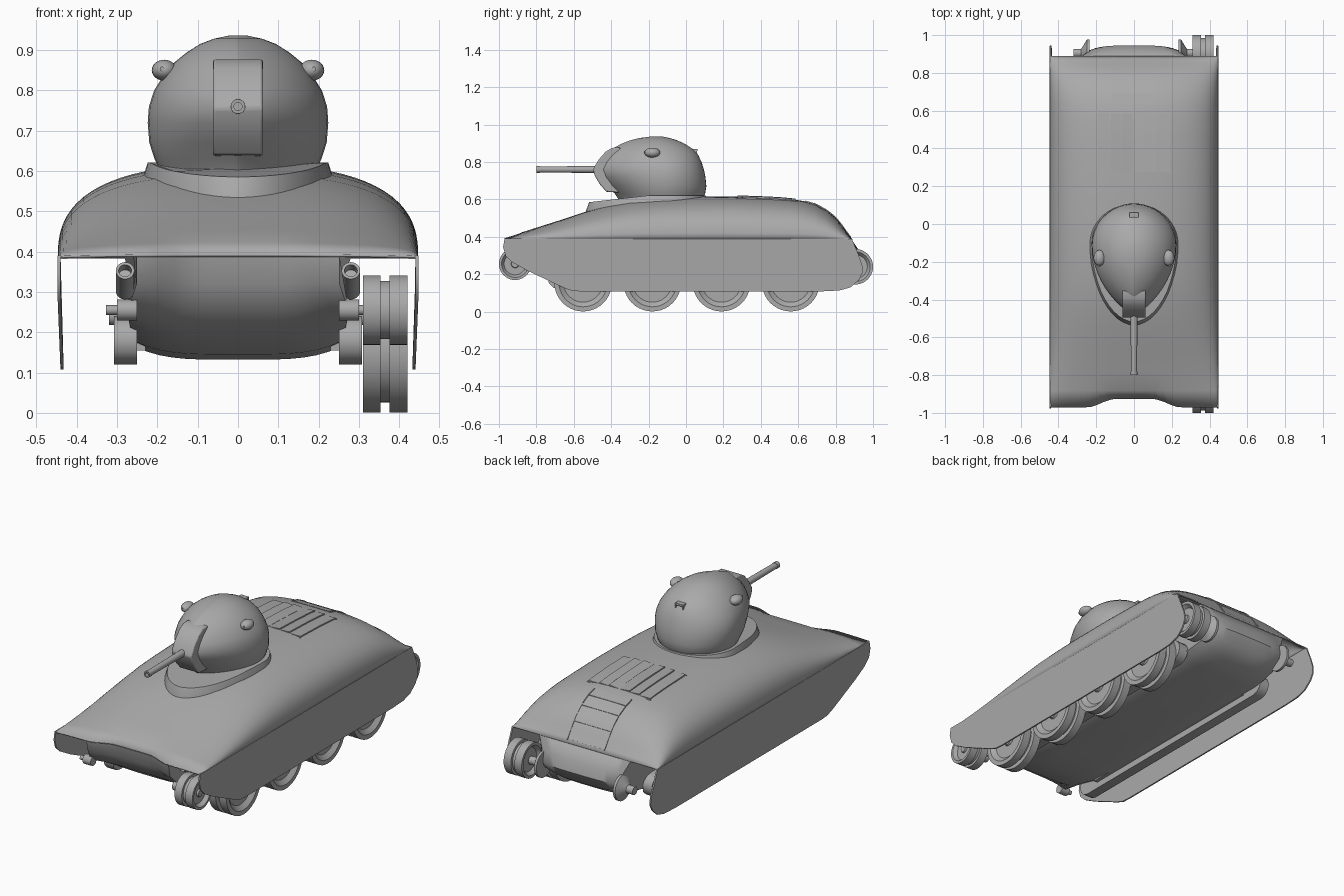
import bpy, bmesh, math
from mathutils import Vector

if "Cube" in bpy.data.objects:
    bpy.data.objects.remove(bpy.data.objects["Cube"])

grey = bpy.data.materials.new("plain grey")
grey.diffuse_color = (0.4, 0.4, 0.4, 1)
grey.use_nodes = True
grey.node_tree.nodes["Principled BSDF"].inputs["Base Color"].default_value = grey.diffuse_color


def finish(name, bm, angle=35, bevel=0):
    bmesh.ops.remove_doubles(bm, verts=bm.verts, dist=1e-5)
    bmesh.ops.recalc_face_normals(bm, faces=bm.faces)
    me = bpy.data.meshes.new(name)
    bm.to_mesh(me)
    bm.free()
    ob = bpy.data.objects.new(name, me)
    bpy.context.collection.objects.link(ob)
    me.materials.append(grey)
    if bevel:
        m = ob.modifiers.new("bevel", 'BEVEL')
        m.width, m.segments = bevel, 2
    bpy.ops.object.select_all(action='DESELECT')
    ob.select_set(True)
    bpy.context.view_layer.objects.active = ob
    bpy.ops.object.shade_smooth_by_angle(angle=math.radians(angle))
    return ob


def loft(name, rings, closed=True, cap=True, angle=35, bevel=0):
    bm = bmesh.new()
    rows = [[bm.verts.new(p) for p in r] for r in rings]
    n = len(rows[0])
    for a, b in zip(rows, rows[1:]):
        for i in range(n if closed else n - 1):
            j = (i + 1) % n
            bm.faces.new((a[i], a[j], b[j], b[i]))
    if cap:
        bm.faces.new(rows[0])
        bm.faces.new(rows[-1][::-1])
    return finish(name, bm, angle, bevel)


def lathe(name, profile, start, axis, n=40):
    """Spin (radius, distance) points around an axis from a start point."""
    d = Vector(axis).normalized()
    u = d.orthogonal().normalized()
    v = d.cross(u)
    ang = [2 * math.pi * i / n for i in range(n)]
    rings = [[Vector(start) + d * t + (u * math.cos(a) + v * math.sin(a)) * r for a in ang]
             for r, t in profile]
    return loft(name, rings)


def box(name, lo, hi, bevel=0):
    rect = lambda x: [(x, lo[1], lo[2]), (x, hi[1], lo[2]), (x, hi[1], hi[2]), (x, lo[1], hi[2])]
    return loft(name, [rect(lo[0]), rect(hi[0])], bevel=bevel)


def smooth(t):
    t = max(0, min(1, t))
    return t * t * (3 - 2 * t)


# ---- upper hull shell: rounded cross-sections along the length
W, N = 0.444, 2.6
TOP = [(-.97, .39), (-.88, .42), (-.78, .452), (-.66, .49), (-.54, .53), (-.42, .562), (-.3, .588),
       (-.15, .603), (0, .61), (.25, .613), (.45, .606), (.56, .599), (.63, .588), (.69, .571),
       (.75, .54), (.8, .5), (.84, .45), (.87, .405), (.888, .385)]
SIDE = .385


def recess(x):
    return .045 * (1 - smooth((abs(x) - .1) / .15))


def shell_z(x, y):
    for (y0, z0), (y1, z1) in zip(TOP, TOP[1:]):
        if y <= y1:
            break
    zt = z0 + (z1 - z0) * (y - y0) / (y1 - y0)
    return SIDE + (zt - SIDE) * (1 - (abs(x) / W) ** N) ** (1 / N)


rings = []
for k, (y, zt) in enumerate(TOP):
    ring = []
    for i in range(37):
        c, s = math.cos(math.pi * i / 36), math.sin(math.pi * i / 36)
        x = W * math.copysign(abs(c) ** (2 / N), c)
        ring.append((x, y + (recess(x) if k == 0 else 0), SIDE + (zt - SIDE) * abs(s) ** (2 / N)))
    rings.append(ring)
shell = loft("upper_hull", rings, closed=False, cap=False, angle=60)
sol = shell.modifiers.new("sheet", 'SOLIDIFY')
sol.thickness, sol.offset = .006, 0

# ---- lower hull: side profile (y, z, half width) stretched across x
BODY = [(-.925, .387, .252), (-.91, .32, .252), (-.87, .25, .275), (-.78, .19, .27), (-.62, .145, .26),
        (-.45, .132, .26), (.7, .132, .26), (.84, .155, .25), (.91, .2, .24), (.945, .26, .235),
        (.93, .32, .25), (.886, .385, .28), (.6, .5, .28), (-.4, .48, .27)]
rings = []
for k in range(-8, 9):
    f = k / 8
    ring = []
    for i, (y, z, w) in enumerate(BODY):
        x = f * w
        if i < 2:
            y += recess(x) - .045
        elif 2 < i < 9:
            z += .035 * f ** 4
        elif i < 11:
            y -= .025 * f ** 4
        ring.append((x, y, z))
    rings.append(ring)
loft("lower_hull", rings, angle=40)

# ---- side skirts
SKIRT = [(-.97, .39), (-.978, .345), (-.965, .3), (-.93, .265), (-.85, .22), (-.66, .13), (-.61, .111),
         (-.56, .108), (.72, .108), (.82, .113), (.88, .13), (.925, .17), (.945, .21), (.942, .25),
         (.92, .31), (.888, .387)]
for s, side in ((1, "right"), (-1, "left")):
    loft(side + "_skirt", [[(s * (W + o - .008 * max(0, .3 - z) / .2), y, z) for y, z in SKIRT]
                           for o in (-.004, .004)])
    # suspension rail with rounded ends
    rail = [(c * .68 + .06 * math.cos(a), .18 + .06 * math.sin(a))
            for c, a0 in ((1, -90), (-1, 90))
            for a in [math.radians(a0 + 30 * i) for i in range(7)]]
    loft(side + "_suspension_rail", [[(s * x, y, z) for y, z in rail] for x in (.25, .307)])
    box(side + "_rail_foot", (min(s * .23, s * .255), -.6, .155), (max(s * .23, s * .255), .6, .185))
    # front axle, rear drive and angled tube
    lathe(side + "_front_axle", [(.026, 0), (.026, .05), (.012, .05), (.012, .077)],
          (s * .25, -.91, .255), (s, 0, 0), 24)
    lathe(side + "_rear_drive", [(.04, 0), (.072, 0), (.072, .014), (.045, .03), (.022, .045), (.022, .085)],
          (s * .235, .905, .24), (s, 0, 0), 32)
    lathe(side + "_front_tube", [(.023, .12), (.023, 0), (.016, 0), (.016, .03)],
          (s * .28, -.88, .353), (0, .9, -.42), 24)

# ---- wheels, on the right side only
def wheel(name, y, z, r):
    a, b = r * .68, r * .84
    lathe(name, [(r * .2, .325), (a, .33), (b, .31), (r, .31), (r, .354), (b, .354), (b, .376), (r, .376),
                 (r, .42), (b, .42), (a, .4), (r * .25, .4), (r * .22, .41)], (0, y, z), (1, 0, 0))


for i in range(4):
    wheel("road_wheel_%d" % (i + 1), -.55 + .37 * i, .155, .154)
wheel("front_idler", -.914, .255, .086)
wheel("rear_sprocket", .905, .24, .095)

# ---- turret: egg-shaped plan sections
def egg(hw, yf, yb, yc, z, p):
    pts = []
    for i in range(48):
        a = 2 * math.pi * i / 48
        c, s = math.cos(a), math.sin(a)
        if s >= 0:
            x, y = hw * c, yc + (yb - yc) * s
        else:
            x, y = hw * math.copysign(abs(c) ** p, c), yc + (yc - yf) * s
        pts.append((x, y, z(y) if callable(z) else z))
    return pts


TURRET = [(.6, .193, -.36, .085), (.63, .207, -.38, .102), (.67, .22, -.425, .109), (.72, .224, -.465, .104),
          (.76, .221, -.482, .096), (.8, .208, -.462, .083), (.84, .183, -.43, .064), (.87, .157, -.395, .036),
          (.895, .126, -.35, -.002), (.915, .094, -.3, -.045), (.928, .06, -.25, -.085),
          (.936, .022, -.19, -.125)]
loft("turret", [egg(hw, yf, yb, -.11 - .05 * smooth((z - .7) / .24), z, 1.6)
                for z, hw, yf, yb in TURRET], angle=50)

# turret collar, sloping down at the front
slope = lambda y: .621 - .036 * max(0, (-y - .2) / .32)
loft("turret_collar", [egg(.242, -.54, .12, -.1, .5, 1.05),
                       egg(.238, -.535, .118, -.1, lambda y: slope(y) - .045, 1.05),
                       egg(.224, -.518, .105, -.1, slope, 1.05)], angle=25)

# gun shield and gun
SHIELD = [(-.35, .877), (-.395, .876), (-.43, .855), (-.465, .815), (-.49, .775), (-.497, .755),
          (-.487, .725), (-.46, .68), (-.425, .64), (-.35, .637)]
loft("gun_shield", [[(x, y, z) for y, z in SHIELD] for x in (-.062, .062)], bevel=.006)
lathe("gun_barrel", [(.019, 0), (.016, .34), (.018, .34), (.018, .36), (.01, .36), (.01, .32)],
      (0, -.44, .76), (0, -1, 0), 24)

# periscope blisters
for s, side in ((1, "right"), (-1, "left")):
    bm = bmesh.new()
    bmesh.ops.create_uvsphere(bm, u_segments=20, v_segments=12, radius=1)
    for v in bm.verts:
        v.co = Vector((s * .183 + v.co.x * .031, -.18 + v.co.y * .042, .85 + v.co.z * .026))
    finish(side + "_blister", bm, 60)
    lathe(side + "_blister_eye", [(.006, 0), (.006, .012)], (s * .188, -.212, .853), (0, -1, 0), 12)

# rear vision hood
box("rear_vision_hood", (-.025, .03, .858), (.025, .062, .87), .002)
for x in (-.022, .022):
    box("hood_support", (x - .003, .025, .835), (x + .003, .06, .865))


# ---- deck grilles: strips following the hull surface
def strip(name, x0, x1, y0, y1, l0, l1, n=4):
    rings = []
    for i in range(n + 1):
        y = y0 + (y1 - y0) * i / n
        a, b = shell_z(x0, y), shell_z(x1, y)
        rings.append([(x0, y, a - .005), (x1, y, b - .005), (x1, y, b + l1), (x0, y, a + l0)])
    loft(name, rings)


for s in (1, -1):
    for a, b in ((.005, .063), (.07, .122), (.129, .19)):
        x0, x1 = sorted((s * a, s * b))
        strip("engine_louvre", x0, x1, .275, .585, *((.01, .004) if s < 0 else (.004, .01)))
strip("engine_grille_edge", -.195, .195, .585, .591, .007, .007, 1)
strip("engine_grille_edge", -.195, .195, .269, .275, .005, .005, 1)

# rear exhaust louvres and mesh
for y0, y1 in ((.64, .69), (.695, .752), (.757, .82)):
    strip("rear_louvre", -.112, .112, y0, y1, .007, .007)
for x in (-.116, .112):
    strip("rear_grille_side", x, x + .005, .64, .882, .01, .01, 10)
for i in range(7):
    strip("rear_mesh_bar", -.112, .112, .825 + .008 * i, .829 + .008 * i, .005, .005, 1)
